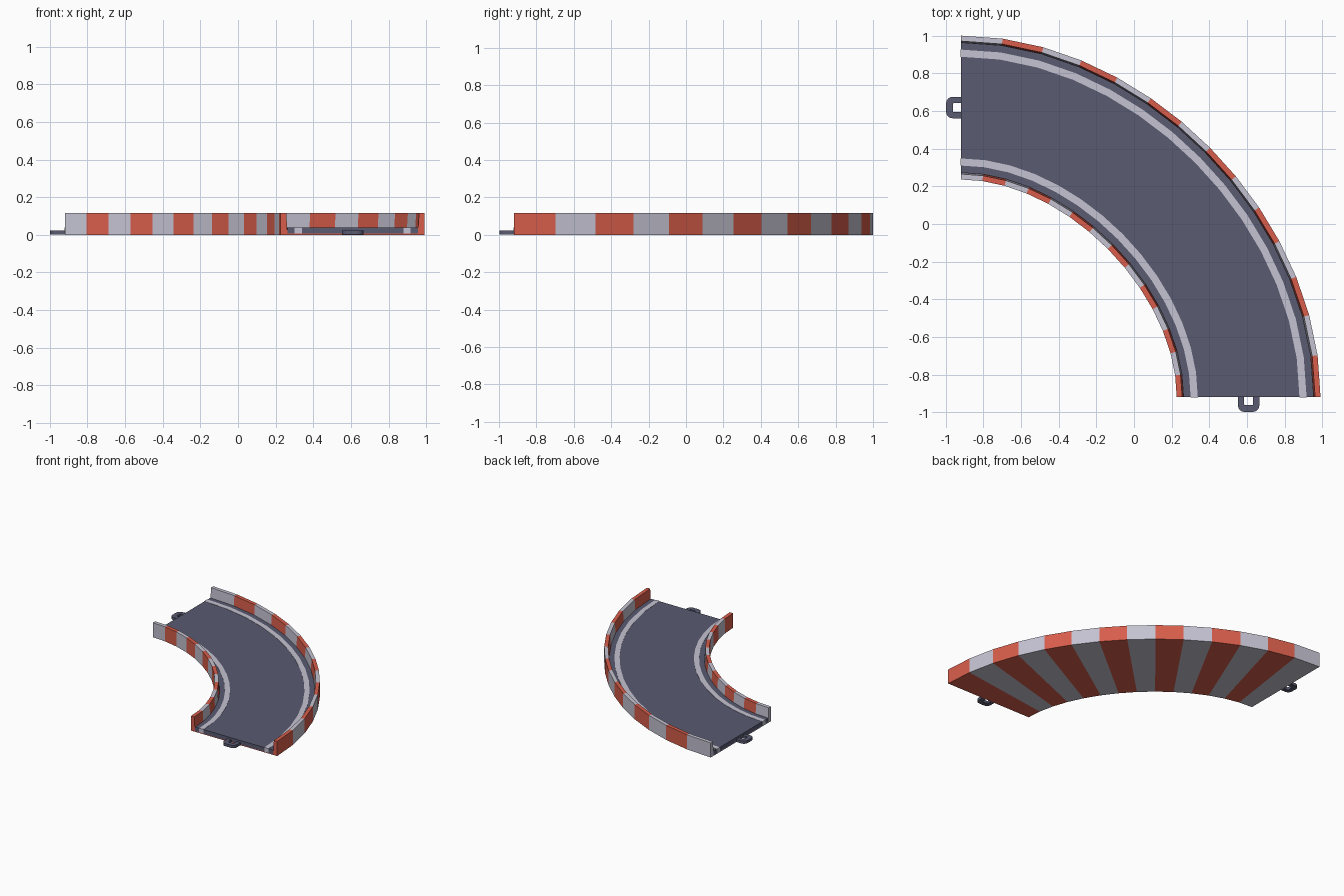
import bpy, bmesh, math
from mathutils import Vector
from mathutils.geometry import interpolate_bezier

if "Cube" in bpy.data.objects:
    bpy.data.objects.remove(bpy.data.objects["Cube"])

SEGMENTS = 14


def material(name, rgb):
    m = bpy.data.materials.new(name)
    m.diffuse_color = (*rgb, 1)
    m.use_nodes = True
    m.node_tree.nodes["Principled BSDF"].inputs["Base Color"].default_value = m.diffuse_color
    return m


red = material("kerb red", (0.68, 0.11, 0.07))
white = material("pale grey", (0.55, 0.54, 0.64))
slate = material("slate", (0.10, 0.103, 0.165))

# Centre line of the bend, resampled at equal lengths
pts = interpolate_bezier(Vector((0.609, -0.92, 0)), Vector((0.609, -0.152, 0)),
                         Vector((-0.155, 0.6185, 0)), Vector((-0.92, 0.6185, 0)), 1401)
lengths = [0.0]
for a, b in zip(pts, pts[1:]):
    lengths.append(lengths[-1] + (b - a).length)
stations = []
for i in range(SEGMENTS + 1):
    target = lengths[-1] * i / SEGMENTS
    k = min(range(len(pts)), key=lambda j: abs(lengths[j] - target))
    tangent = (pts[min(k + 1, 1400)] - pts[max(k - 1, 0)]).normalized()
    if i == 0:
        tangent = Vector((0, 1, 0))
    if i == SEGMENTS:
        tangent = Vector((-1, 0, 0))
    stations.append((pts[k], tangent))


def finish(name, bm, mats):
    bmesh.ops.recalc_face_normals(bm, faces=bm.faces)
    mesh = bpy.data.meshes.new(name)
    bm.to_mesh(mesh)
    bm.free()
    for m in mats:
        mesh.materials.append(m)
    ob = bpy.data.objects.new(name, mesh)
    bpy.context.collection.objects.link(ob)
    return ob


def sweep(name, profile, mats, extend=0.0):
    """Sweep a (sideways, height) profile along the bend; materials alternate per segment."""
    bm = bmesh.new()
    rings = []
    for i, (p, t) in enumerate(stations):
        side = Vector((t.y, -t.x, 0))
        shift = t * (-extend if i == 0 else extend if i == SEGMENTS else 0)
        rings.append([bm.verts.new(p + shift + side * u + Vector((0, 0, z))) for u, z in profile])
    n = len(profile)
    for s in range(SEGMENTS):
        for j in range(n):
            f = bm.faces.new((rings[s][j], rings[s][(j + 1) % n],
                              rings[s + 1][(j + 1) % n], rings[s + 1][j]))
            f.material_index = s % len(mats)
    for ring, s in ((rings[0], 0), (rings[-1], SEGMENTS - 1)):
        bm.faces.new(ring).material_index = s % len(mats)
    return finish(name, bm, mats)


# Striped channel: floor and both kerb walls
half = [(0.382, 0), (0.382, 0.117), (0.353, 0.117), (0.346, 0.006)]
sweep("kerb_channel", half + [(-u, z) for u, z in reversed(half)], [red, white])

# Road bed and its two painted lines
sweep("road", [(-0.346, 0.006), (0.346, 0.006), (0.346, 0.038), (-0.346, 0.038)], [slate])
for name, c in (("outer_line", 0.289), ("inner_line", -0.289)):
    sweep(name, [(c - 0.019, 0.007), (c + 0.019, 0.007), (c + 0.019, 0.040), (c - 0.019, 0.040)],
          [white], 0.002)


# Connector loops: rounded U-shaped links at both ends
def connector(name, origin, out):
    across = Vector((-out.y, out.x, 0))

    def outline(w, depth, r):
        path = [(-w, -0.004)]
        for cx, start in ((-w + r, 180), (w - r, 90)):
            for k in range(5):
                a = math.radians(start - 90 * k / 4)
                path.append((cx + r * math.cos(a), depth - r + r * math.sin(a)))
        return path + [(w, -0.004)]

    outer, inner = outline(0.057, 0.078, 0.034), outline(0.024, 0.042, 0.006)
    bm = bmesh.new()
    rows = [[bm.verts.new(origin + across * a + out * d + Vector((0, 0, z))) for a, d in line]
            for line, z in ((outer, 0.0005), (outer, 0.022), (inner, 0.022), (inner, 0.0005))]
    for r in range(4):
        p, q = rows[r], rows[(r + 1) % 4]
        for i in range(len(p) - 1):
            bm.faces.new((p[i], p[i + 1], q[i + 1], q[i]))
    for i in (0, -1):
        bm.faces.new([row[i] for row in rows])
    finish(name, bm, [slate])


connector("front_connector", Vector((0.609, -0.92, 0)), Vector((0, -1, 0)))
connector("left_connector", Vector((-0.92, 0.6185, 0)), Vector((-1, 0, 0)))
